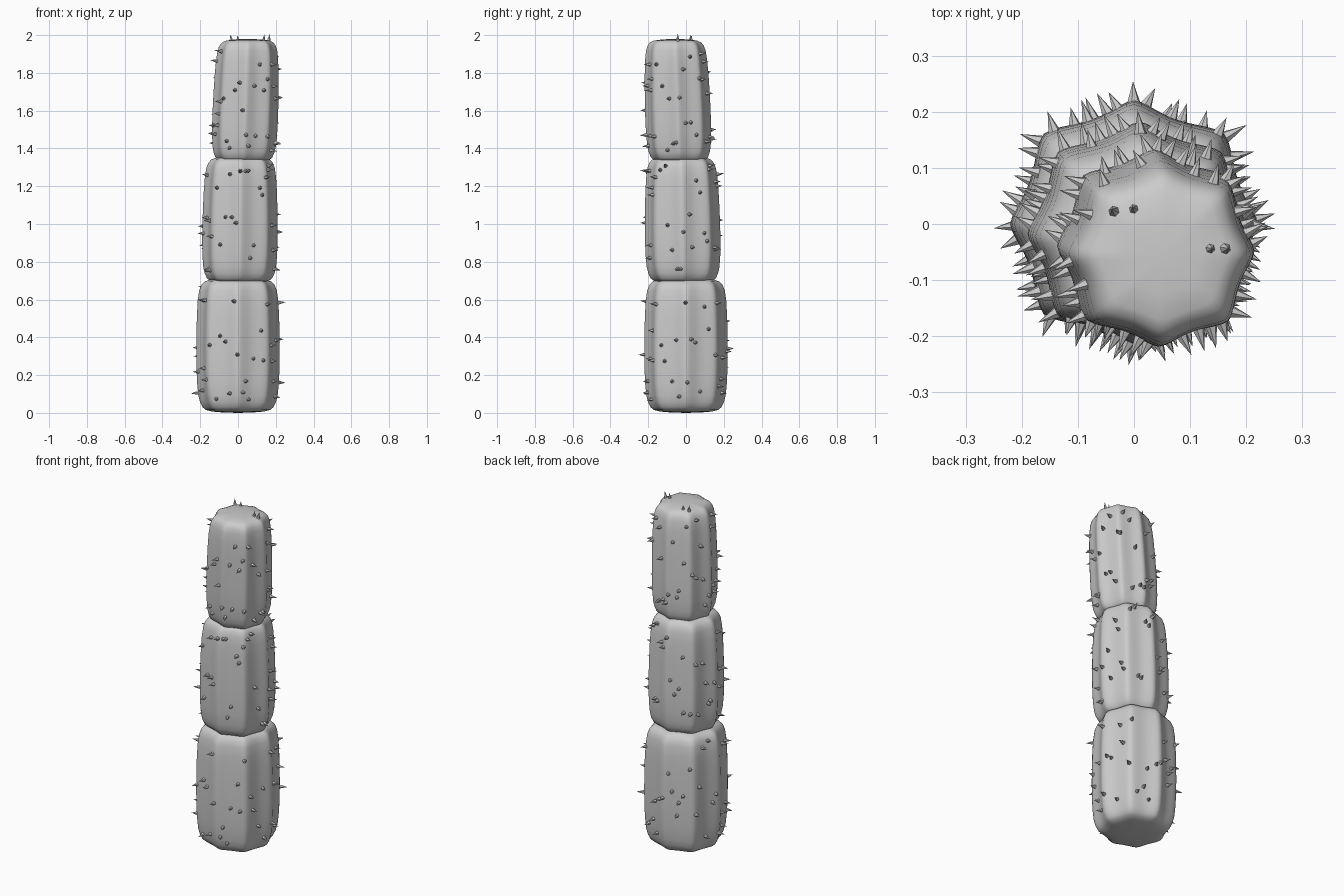
import bpy, bmesh, math, random
from mathutils import Vector

if "Cube" in bpy.data.objects:
    bpy.data.objects.remove(bpy.data.objects["Cube"])

random.seed(7)
SIDES = 96

# Lengthwise profile shared by all segments: (radius fraction, height fraction)
PROFILE = [(0, 0), (.35, .003), (.62, .010), (.77, .022), (.85, .042), (.91, .08),
           (.95, .13), (.98, .22), (.995, .33), (1, .45), (.995, .6), (.985, .72),
           (.965, .83), (.93, .905), (.88, .945), (.80, .972), (.68, .986), (.4, .996), (0, 1)]

# name, z bottom, z top, max radius, centre at bottom, centre at top
SEGMENTS = [
    ("lower_segment", 0.0, 0.715, 0.221, (0.0, 0.0), (0.0, 0.0)),
    ("middle_segment", 0.685, 1.36, 0.200, (0.008, -0.014), (0.014, -0.024)),
    ("upper_segment", 1.325, 1.98, 0.174, (0.03, -0.034), (0.052, -0.056)),
]


def profile_at(t):
    for (r0, t0), (r1, t1) in zip(PROFILE, PROFILE[1:]):
        if t <= t1:
            return r0 + (r1 - r0) * (t - t0) / (t1 - t0)
    return 0.0


def point(seg, a, f, t):
    """Point on the ribbed, slightly leaning body."""
    _, z0, z1, radius, c0, c1 = seg
    rib = math.sqrt(math.sin(4 * a) ** 2 + 0.03) - 0.17
    taper = 1.0 if z0 < 0.1 else 1.02 - 0.05 * t
    r = radius * f * taper * (1 - 0.125 * f * rib + 0.03 * math.sin(2 * a) ** 2)
    return Vector((c0[0] + (c1[0] - c0[0]) * t + r * math.cos(a),
                   c0[1] + (c1[1] - c0[1]) * t + r * math.sin(a),
                   z0 + (z1 - z0) * t))


def finish(bm, name):
    mesh = bpy.data.meshes.new(name)
    bm.normal_update()
    bm.to_mesh(mesh)
    bm.free()
    obj = bpy.data.objects.new(name, mesh)
    bpy.context.collection.objects.link(obj)
    return obj


def build_segment(seg):
    bm = bmesh.new()
    rings = [[bm.verts.new(point(seg, 2 * math.pi * i / SIDES, f, t)) for i in range(SIDES)]
             for f, t in PROFILE[1:-1]]
    for lo, hi in zip(rings, rings[1:]):
        for i in range(SIDES):
            j = (i + 1) % SIDES
            bm.faces.new((lo[i], lo[j], hi[j], hi[i]))
    bottom = bm.verts.new(point(seg, 0, 0, 0))
    top = bm.verts.new(point(seg, 0, 0, 1))
    for i in range(SIDES):
        j = (i + 1) % SIDES
        bm.faces.new((bottom, rings[0][j], rings[0][i]))
        bm.faces.new((top, rings[-1][i], rings[-1][j]))
    for face in bm.faces:
        face.smooth = True
    finish(bm, seg[0])


def add_spine(bm, base, normal):
    """Small six-sided cone standing on the surface."""
    u = normal.orthogonal().normalized()
    v = normal.cross(u)
    length, rad = random.uniform(0.03, 0.042), 0.0125
    start = base - normal * 0.006
    ring = [bm.verts.new(start + rad * (u * math.cos(k * math.pi / 3) + v * math.sin(k * math.pi / 3)))
            for k in range(6)]
    tip = bm.verts.new(base + normal * length)
    for k in range(6):
        bm.faces.new((ring[k], ring[(k + 1) % 6], tip))
    bm.faces.new(ring[::-1])


def surface(seg, a, t):
    return point(seg, a, profile_at(t), t)


# Ribbed bodies with scattered spines
for seg in SEGMENTS:
    build_segment(seg)
    bm = bmesh.new()
    count = 54
    for n in range(count):
        a = 2 * math.pi * (n + random.uniform(0, 0.9)) / count
        t = random.uniform(0.1, 0.93)
        du = surface(seg, a + 0.02, t) - surface(seg, a - 0.02, t)
        dv = surface(seg, a, t + 0.01) - surface(seg, a, t - 0.01)
        add_spine(bm, surface(seg, a, t), du.cross(dv).normalized())
    # Two pairs of spines on the crown
    if seg[0] == "upper_segment":
        for x, y in ((-0.035, 0.022), (0.0, 0.026), (0.135, -0.044), (0.162, -0.044)):
            lean = Vector((x - 0.05, y + 0.055, 0)) * 1.5
            add_spine(bm, Vector((x, y, 1.966)), (Vector((0, 0, 1)) + lean).normalized())
    finish(bm, seg[0].replace("segment", "spines"))
